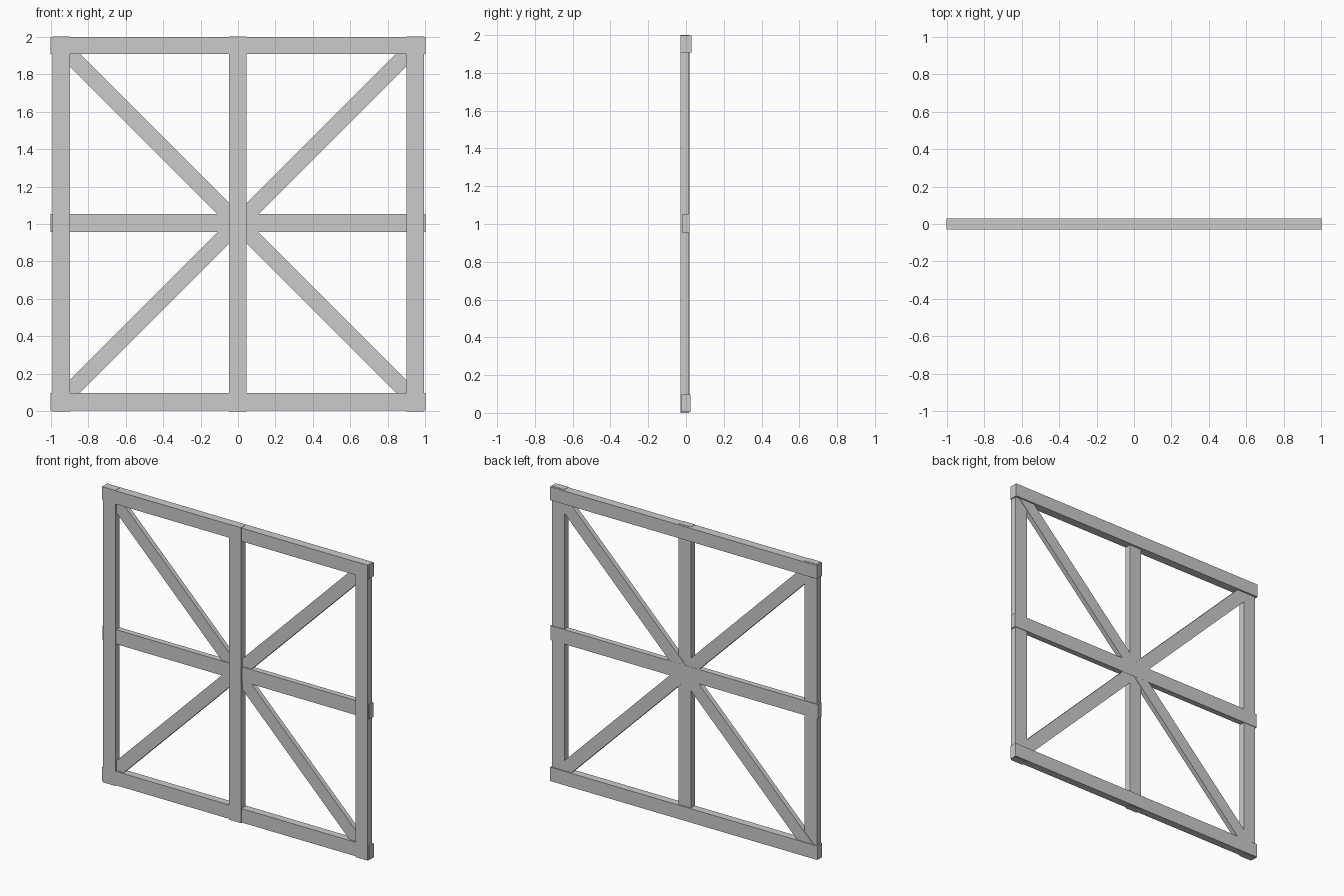
import bpy, math

if "Cube" in bpy.data.objects:
    bpy.data.objects.remove(bpy.data.objects["Cube"])


def beam(name, x, y, z, angle=0.0):
    """Box from (min, max) ranges, optionally turned about the y axis."""
    size = [r[1] - r[0] for r in (x, y, z)]
    mid = [(r[0] + r[1]) / 2 for r in (x, y, z)]
    bpy.ops.mesh.primitive_cube_add(size=1, location=mid)
    ob = bpy.context.object
    ob.name = name
    ob.scale = size
    ob.rotation_euler = (0, angle, 0)
    return ob


# Horizontal rails
beam("top_rail", (-1, 1), (-0.029, 0.029), (1.908, 1.998))
beam("middle_rail", (-1, 1), (-0.02, 0.019), (0.956, 1.054))
beam("bottom_rail", (-1, 1), (-0.027, 0.024), (0.004, 0.098))

# Upright posts, flush with the front
for name, x0, x1 in (("left_post", -0.99, -0.898),
                     ("centre_post", -0.047, 0.045),
                     ("right_post", 0.9, 0.992)):
    beam(name, (x0, x1), (-0.03, 0.015), (0, 2))

# Crossed diagonal braces, set between the posts and rails
half = 1.32
for name, sign, back in (("rising_brace", -1, 0.0185), ("falling_brace", 1, 0.0175)):
    beam(name, (-half, half), (-0.015, back), (1.004 - 0.043, 1.004 + 0.043),
         sign * math.radians(45))
